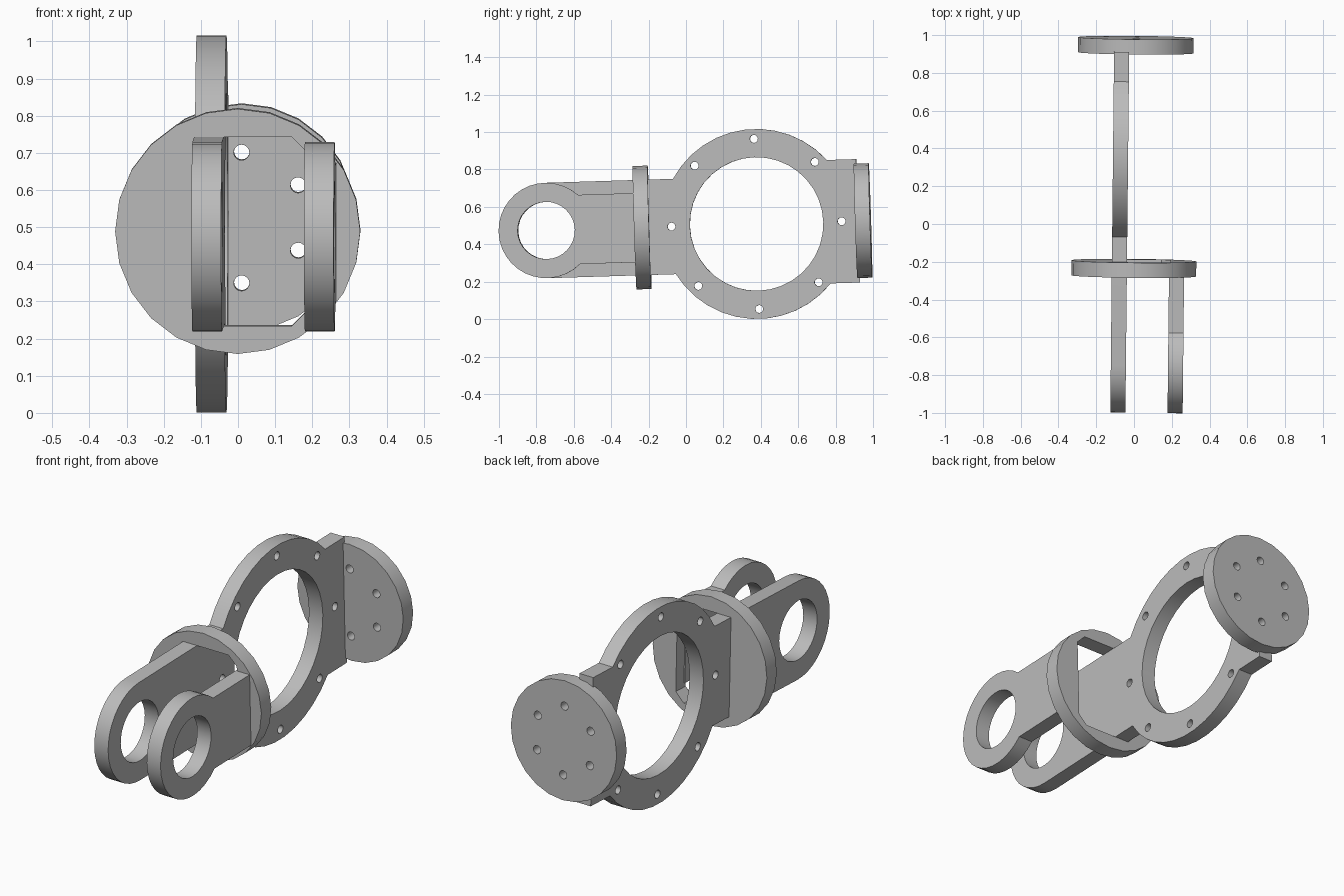
import bpy, bmesh
from math import sin, cos, asin, degrees, radians
from mathutils import Matrix, Vector

cube = bpy.data.objects.get("Cube")
if cube:
    bpy.data.objects.remove(cube, do_unlink=True)

# One plain grey for every part
GREY = (0.5, 0.5, 0.5, 1.0)
grey = bpy.data.materials.new("plain_grey")
grey.use_nodes = True
grey.diffuse_color = GREY
grey.node_tree.nodes["Principled BSDF"].inputs["Base Color"].default_value = GREY

# The whole assembly sits slightly tilted
TILT = (Matrix.Translation((0, 0, 0.497)) @ Matrix.Rotation(radians(-0.6), 4, 'Z')
        @ Matrix.Rotation(radians(1.78), 4, 'X'))
SIDE = ((0, 1, 0), (0, 0, 1), (1, 0, 0))     # profile in y-z, thickness along x
FACE = ((1, 0, 0), (0, 0, 1), (0, -1, 0))    # profile in x-z, thickness along y
THICK = 0.08


def arc(cx, r, start, end, steps):
    """Points on an arc centred on (cx, 0), both ends included."""
    angles = [radians(start + (end - start) * i / steps) for i in range(steps + 1)]
    return [(cx + r * cos(a), r * sin(a)) for a in angles]


def circle(cx, cz, r, sides):
    return [(x, z + cz) for x, z in arc(cx, r, 0, 360, sides)[:-1]]


def bolt_holes(cx, radius, count, start):
    spots = [radians(start + 360 * i / count) for i in range(count)]
    return [circle(cx + radius * cos(a), radius * sin(a), 0.021, 16) for a in spots]


def plate(name, outlines, axes, centre):
    """Extrude an outline with holes into a flat plate."""
    curve = bpy.data.curves.new(name, 'CURVE')
    curve.dimensions = '2D'
    curve.fill_mode = 'BOTH'
    curve.extrude = THICK / 2
    for points in outlines:
        spline = curve.splines.new('POLY')
        spline.points.add(len(points) - 1)
        for p, (u, v) in zip(spline.points, points):
            p.co = (u, v, 0, 1)
        spline.use_cyclic_u = True
    temp = bpy.data.objects.new(name + "_profile", curve)
    bpy.context.collection.objects.link(temp)
    bpy.context.view_layer.update()
    graph = bpy.context.evaluated_depsgraph_get()
    mesh = bpy.data.meshes.new_from_object(temp.evaluated_get(graph))
    bpy.data.objects.remove(temp, do_unlink=True)

    frame = Matrix([Vector(a) for a in axes]).transposed().to_4x4()
    bm = bmesh.new()
    bm.from_mesh(mesh)
    bmesh.ops.remove_doubles(bm, verts=bm.verts, dist=0.0001)
    bmesh.ops.recalc_face_normals(bm, faces=bm.faces)
    bm.transform(TILT @ Matrix.Translation(centre) @ frame)
    bm.to_mesh(mesh)
    bm.free()
    mesh.materials.clear()
    mesh.materials.append(grey)
    obj = bpy.data.objects.new(name, mesh)
    bpy.context.collection.objects.link(obj)
    bpy.ops.object.select_all(action='DESELECT')
    obj.select_set(True)
    bpy.context.view_layer.objects.active = obj
    bpy.ops.object.shade_smooth_by_angle(angle=radians(25))
    return obj


# Shared sizes: front eyes and big ring
EYE_Y, EYE_R, EYE_HOLE = -0.745, 0.255, 0.153
RING_Y, RING_R, RING_HOLE = 0.377, 0.508, 0.357
NECK, TAB, TAB_END = 0.185, 0.33, 0.92
eye_hole = circle(EYE_Y, 0, EYE_HOLE, 32)

# Long plate: front eye, straight web, big ring and rear tab in one piece
web_a = degrees(asin(EYE_R / RING_R))
tab_a = degrees(asin(TAB / RING_R))
outline = (arc(EYE_Y, EYE_R, 90, 270, 18)
           + arc(RING_Y, RING_R, 180 + web_a, 360 - tab_a, 12)
           + [(TAB_END, -TAB), (TAB_END, TAB)]
           + arc(RING_Y, RING_R, tab_a, 180 - web_a, 12))
plate("long_ring_plate",
      [outline, eye_hole, circle(RING_Y, 0, RING_HOLE, 36)]
      + bolt_holes(RING_Y, 0.455, 8, 0),
      SIDE, (-0.075, 0, 0))

# Short plate: front eye on a narrower neck
neck_a = degrees(asin(NECK / EYE_R))
outline = (arc(EYE_Y, EYE_R, neck_a, 360 - neck_a, 26)
           + [(-0.26, -NECK), (-0.26, NECK)])
plate("short_eye_plate", [outline, eye_hole], SIDE, (0.228, 0, 0))

# Middle disc with a chamfered window beside the long plate
window = [(-0.045, -0.255), (0.145, -0.255), (0.192, -0.208),
          (0.192, 0.208), (0.145, 0.255), (-0.045, 0.255)]
plate("middle_disc", [circle(0, 0, 0.33, 24), window], FACE, (0.002, -0.235, 0))

# Rear mounting disc with six bolt holes
plate("rear_disc", [circle(0, 0, 0.306, 24)] + bolt_holes(0, 0.176, 6, 30),
      FACE, (0, 0.947, 0))
